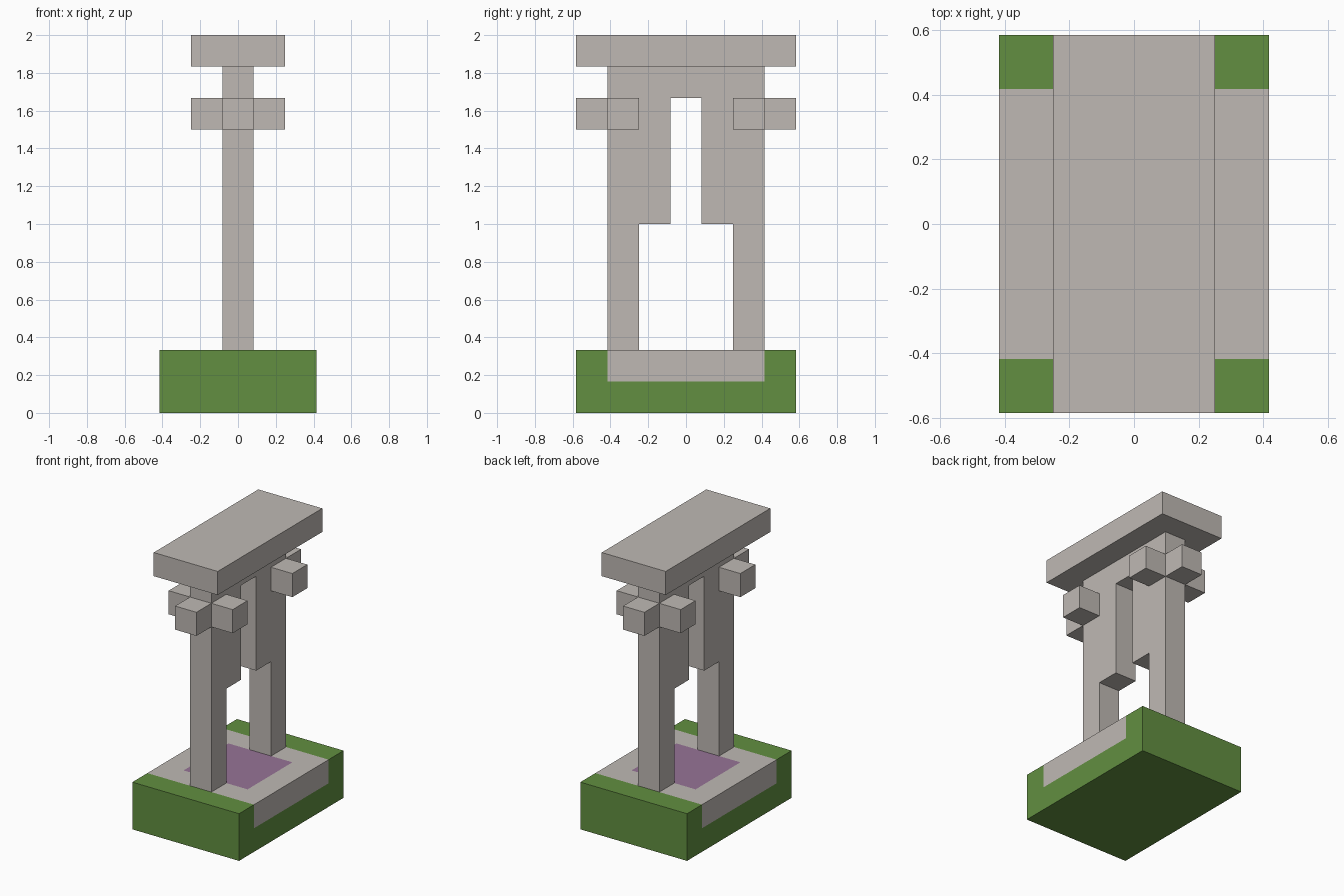
import bpy, bmesh
from mathutils import Vector

if "Cube" in bpy.data.objects:
    bpy.data.objects.remove(bpy.data.objects["Cube"], do_unlink=True)

U = 1 / 6  # block module


def material(name, rgb):
    m = bpy.data.materials.new(name)
    m.use_nodes = True
    col = (*rgb, 1)
    m.diffuse_color = col
    bsdf = next(n for n in m.node_tree.nodes if n.type == 'BSDF_PRINCIPLED')
    bsdf.inputs["Base Color"].default_value = col
    return m


stone = material("stone", (0.52, 0.485, 0.455))
grass = material("grass_green", (0.122, 0.275, 0.052))
purple = material("purple_inlay", (0.31, 0.175, 0.31))


def add_object(name, bm, mats):
    bmesh.ops.recalc_face_normals(bm, faces=bm.faces)
    mesh = bpy.data.meshes.new(name)
    bm.to_mesh(mesh)
    bm.free()
    for m in mats:
        mesh.materials.append(m)
    obj = bpy.data.objects.new(name, mesh)
    bpy.context.collection.objects.link(obj)
    return obj


def box_mesh(center, size):
    """Box measured in block modules."""
    bm = bmesh.new()
    bmesh.ops.create_cube(bm, size=1)
    for v in bm.verts:
        v.co = Vector([(v.co[i] * size[i] + center[i]) * U for i in range(3)])
    return bm


# Base: cut along the colour borders, then coloured by face position
bm = box_mesh((0, 0, 1), (5, 7, 2))
cuts = [(0, s * 1.5) for s in (-1, 1)]
cuts += [(1, s * d) for s in (-1, 1) for d in (1.5, 2.5)]
cuts.append((2, 1))
for axis, d in cuts:
    no = Vector((0, 0, 0))
    no[axis] = 1
    bmesh.ops.bisect_plane(bm, geom=bm.verts[:] + bm.edges[:] + bm.faces[:],
                           plane_co=no * d * U, plane_no=no)
bm.normal_update()
for f in bm.faces:
    c = f.calc_center_median() / U
    on_top = f.normal.z > 0.5
    on_side = abs(f.normal.x) > 0.5 and c.z > 1
    if on_top and abs(c.x) < 1.5 and abs(c.y) < 1.5:
        f.material_index = 2
    elif (on_top or on_side) and abs(c.y) < 2.5:
        f.material_index = 1
add_object("base", bm, [grass, stone, purple])

# Arch: half outline in y and z, mirrored, then extruded across x
half = [(2.5, 2), (2.5, 11), (-2.5, 11), (-2.5, 2)]
inner = [(1.5, 2), (1.5, 6), (0.5, 6), (0.5, 10)]
outline = half + [(-y, z) for y, z in inner] + inner[::-1]
bm = bmesh.new()
face = bm.faces.new([bm.verts.new((-0.5 * U, y * U, z * U)) for y, z in outline])
ext = bmesh.ops.extrude_face_region(bm, geom=[face], use_keep_orig=True)
bmesh.ops.translate(bm, vec=(U, 0, 0),
                    verts=[g for g in ext["geom"] if isinstance(g, bmesh.types.BMVert)])
add_object("arch", bm, [stone])

# Top slab
add_object("top_slab", box_mesh((0, 0, 11.5), (3, 7, 1)), [stone])

# Bracket blocks around the head of each pillar
for end, s in (("front", -1), ("back", 1)):
    add_object(end + "_outer_bracket", box_mesh((0, 3 * s, 9.5), (1, 1, 1)), [stone])
    for side, x in (("left", 1), ("right", -1)):
        add_object(f"{end}_{side}_bracket", box_mesh((x, 2 * s, 9.5), (1, 1, 1)), [stone])
